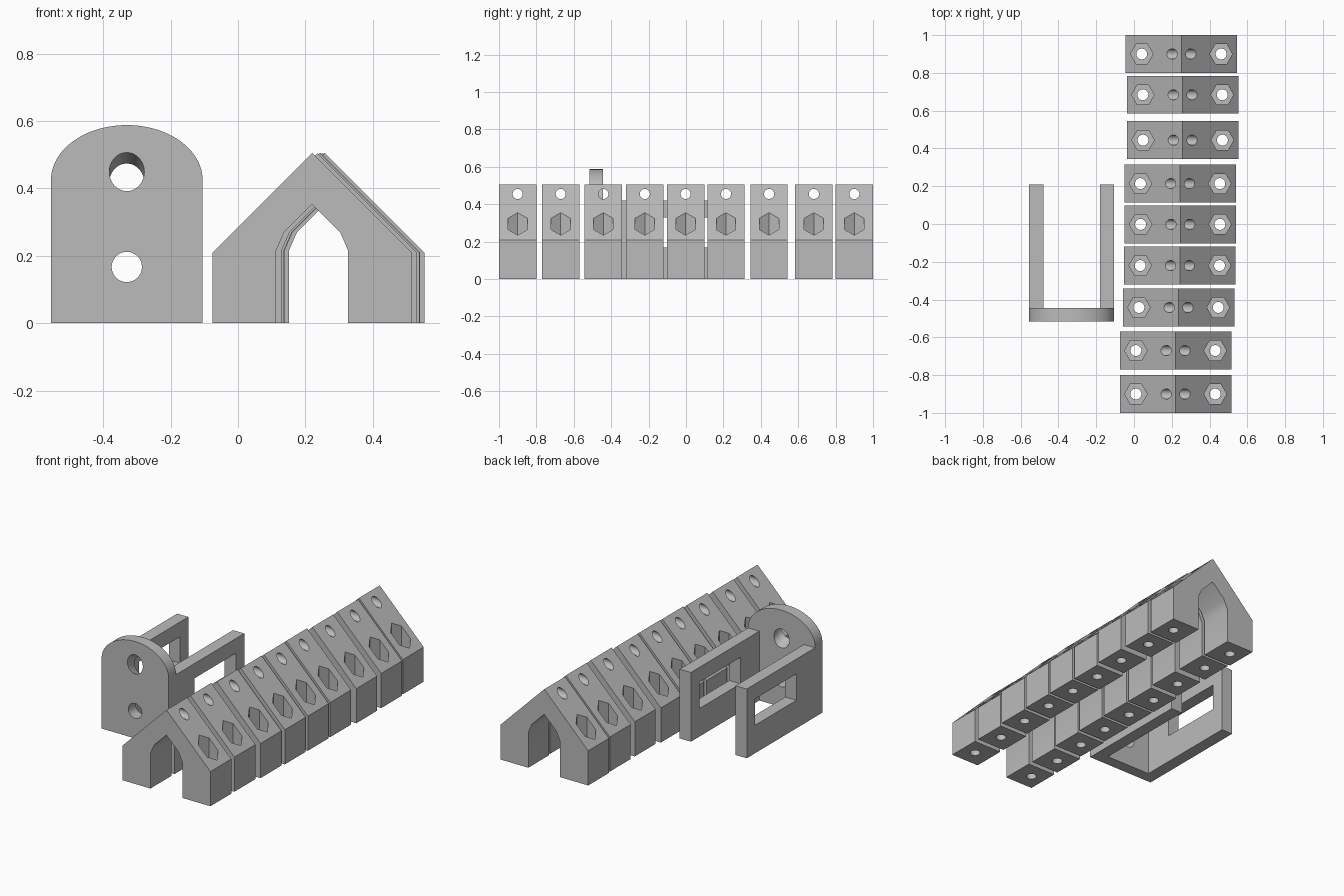
import bpy, bmesh, math
from mathutils import Matrix

cube = bpy.data.objects.get("Cube")
if cube:
    bpy.data.objects.remove(cube, do_unlink=True)

grey = bpy.data.materials.new("plain_grey")
grey.use_nodes = True
GREY = (0.5, 0.5, 0.5, 1)
grey.diffuse_color = GREY
grey.node_tree.nodes["Principled BSDF"].inputs["Base Color"].default_value = GREY


def link(name, mesh):
    obj = bpy.data.objects.new(name, mesh)
    bpy.context.collection.objects.link(obj)
    return obj


def from_bmesh(name, bm):
    bmesh.ops.recalc_face_normals(bm, faces=bm.faces[:])
    mesh = bpy.data.meshes.new(name)
    bm.to_mesh(mesh)
    bm.free()
    mesh.materials.append(grey)
    return link(name, mesh)


def extrude_profile(name, points, y0, y1):
    """Prism from an x-z outline running along y."""
    bm = bmesh.new()
    face = bm.faces.new([bm.verts.new((x, y0, z)) for x, z in points])
    new = bmesh.ops.extrude_face_region(bm, geom=[face])["geom"]
    bmesh.ops.translate(bm, vec=(0, y1 - y0, 0),
                        verts=[v for v in new if isinstance(v, bmesh.types.BMVert)])
    return from_bmesh(name, bm)


def box(name, x, y, z):
    return extrude_profile(name, [(x[0], z[0]), (x[1], z[0]), (x[1], z[1]), (x[0], z[1])], *y)


def cylinder(name, centre, radius, length, rotation=Matrix(), sides=32):
    bm = bmesh.new()
    bmesh.ops.create_cone(bm, cap_ends=True, segments=sides, radius1=radius, radius2=radius,
                          depth=length, matrix=Matrix.Translation(centre) @ rotation)
    return from_bmesh(name, bm)


def carve(obj, cutters, unions=()):
    """Join and cut solids, then bake the result into the mesh."""
    for tool, op in [(u, 'UNION') for u in unions] + [(c, 'DIFFERENCE') for c in cutters]:
        tool.hide_render = True
        mod = obj.modifiers.new(tool.name, 'BOOLEAN')
        mod.operation, mod.solver, mod.object = op, 'EXACT', tool
    graph = bpy.context.evaluated_depsgraph_get()
    baked = bpy.data.meshes.new_from_object(obj.evaluated_get(graph))
    obj.modifiers.clear()
    obj.data = baked
    for tool in list(cutters) + list(unions):
        bpy.data.objects.remove(tool, do_unlink=True)


def smooth(objects):
    bpy.ops.object.select_all(action='DESELECT')
    for obj in objects:
        obj.select_set(True)
    bpy.context.view_layer.objects.active = objects[0]
    bpy.ops.object.shade_smooth_by_angle(angle=math.radians(25))


# Gabled block with an arched passage
right_half = [(0.107, 0), (0.295, 0), (0.295, 0.21), (0, 0.505)]
arch = [(0, 0.353), (0.083, 0.27), (0.107, 0.215)]
left_outer = [(-x, z) for x, z in reversed(right_half[:3])]
left_arch = [(-x, z) for x, z in reversed(arch[1:])]
block = extrude_profile("gabled_block_1", right_half + left_outer + left_arch + arch, -0.1, 0.1)

# Cross hole below the ridge, bolt holes and hexagonal nut pockets
turn_x = Matrix.Rotation(math.pi / 2, 4, 'Y')
cutters = [cylinder("cross_hole", (0, 0, 0.455), 0.027, 1, turn_x)]
point_x = Matrix.Rotation(math.pi / 2, 4, 'Z')
for side in (-1, 1):
    cutters.append(cylinder("bolt_hole", (side * 0.21, 0, 0.1), 0.029, 0.6))
    cutters.append(cylinder("nut_pocket", (side * 0.21, 0, 0.4), 0.06, 0.5, point_x, 6))
carve(block, cutters)
# Hexagon corners must point along x
smooth([block])

# Row of nine blocks, slightly uneven
row = [(0.22, -0.9), (0.22, -0.67), (0.236, -0.442), (0.243, -0.22), (0.245, -0.002),
       (0.244, 0.214), (0.258, 0.444), (0.257, 0.684), (0.251, 0.9)]
for i, (x, y) in enumerate(row):
    part = block if i == 0 else link(f"gabled_block_{i + 1}", block.data)
    part.location = (x, y, 0)

# Round-topped plate of the bracket
MID, HALF = -0.33, 0.225
outline = [(MID - HALF, 0), (MID + HALF, 0)]
for i in range(49):
    a = math.pi * i / 48
    outline.append((MID + HALF * math.cos(a), 0.425 + 0.163 * math.sin(a)))
bracket = extrude_profile("bracket", outline, -0.515, -0.445)

# Two side arms, with one window cut through both
arms = [box("arm", (min(a, b), max(a, b)), (-0.48, 0.21), (0, 0.42))
        for a, b in ((MID + s * HALF, MID + s * 0.15) for s in (-1, 1))]
window = box("window", (-0.7, 0.1), (-0.265, 0.13), (0.17, 0.33))

# Tilted upper hole and straight lower hole
turn_y = Matrix.Rotation(math.pi / 2, 4, 'X')
tilted = Matrix.Rotation(math.radians(90 - 25), 4, 'X')
upper = cylinder("upper_hole", (MID, -0.48, 0.433), 0.052, 0.5, tilted)
lower = cylinder("lower_hole", (MID, -0.48, 0.167), 0.045, 0.4, turn_y)
carve(bracket, [window, upper, lower], arms)
smooth([bracket])
